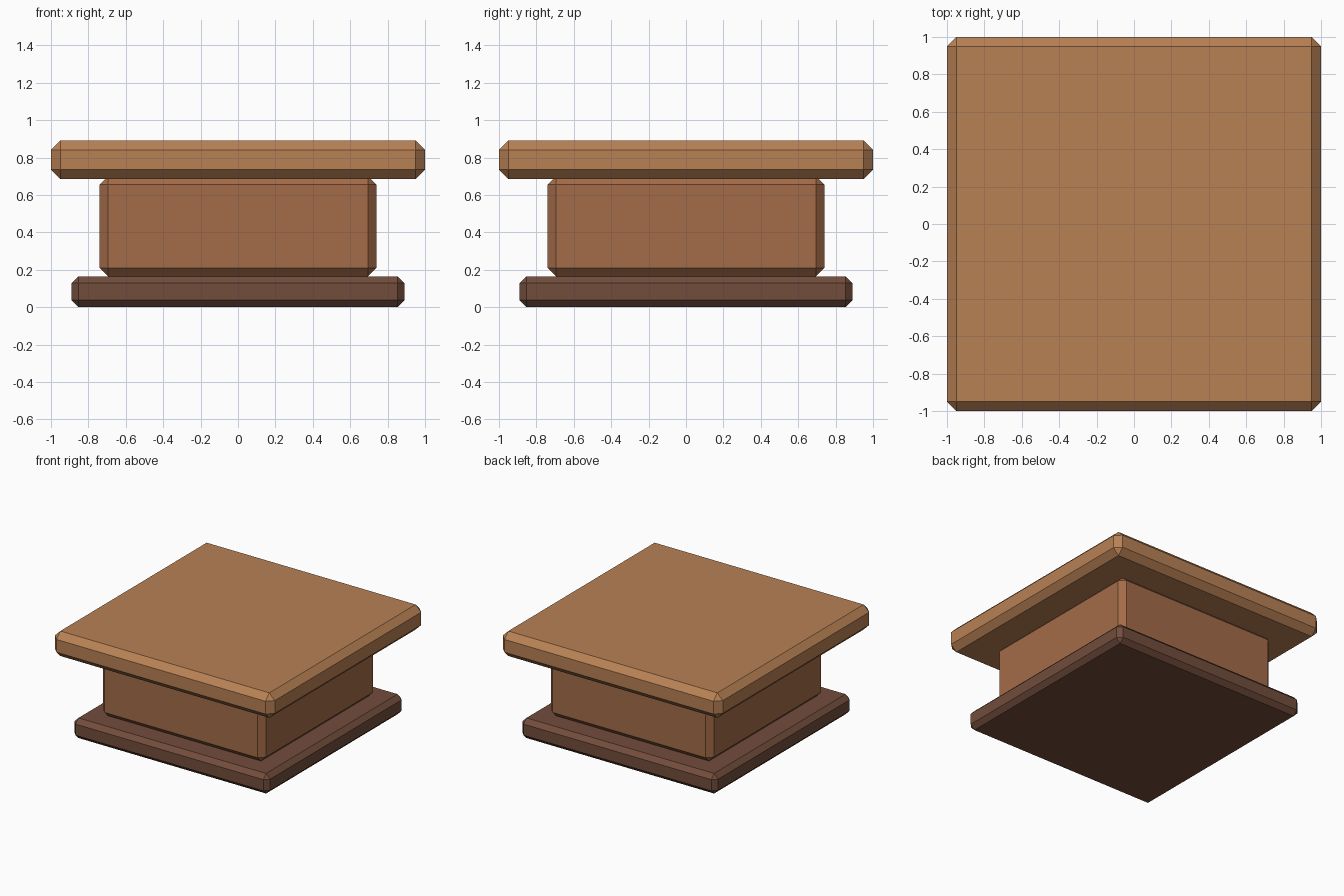
import bpy

if "Cube" in bpy.data.objects:
    bpy.data.objects.remove(bpy.data.objects["Cube"])


def chamfered_slab(name, half, z0, z1, chamfer, color):
    """Square block with a single flat chamfer on every edge."""
    bpy.ops.mesh.primitive_cube_add(size=1, location=(0, 0, (z0 + z1) / 2))
    ob = bpy.context.object
    ob.name = name
    ob.dimensions = (2 * half, 2 * half, z1 - z0)
    bpy.ops.object.transform_apply(location=False, rotation=False, scale=True)
    bevel = ob.modifiers.new("chamfer", 'BEVEL')
    bevel.width = chamfer
    bevel.segments = 1
    mat = bpy.data.materials.new(name + "_wood")
    mat.diffuse_color = (*color, 1)
    mat.use_nodes = True
    mat.node_tree.nodes["Principled BSDF"].inputs["Base Color"].default_value = mat.diffuse_color
    ob.data.materials.append(mat)
    return ob


# Dark foot plate, mid-brown body, lighter overhanging top
chamfered_slab("base_plate", 0.89, 0.0, 0.165, 0.037, (0.17, 0.075, 0.045))
chamfered_slab("body", 0.74, 0.165, 0.70, 0.044, (0.37, 0.15, 0.065))
chamfered_slab("top_slab", 1.0, 0.685, 0.89, 0.05, (0.48, 0.22, 0.09))
